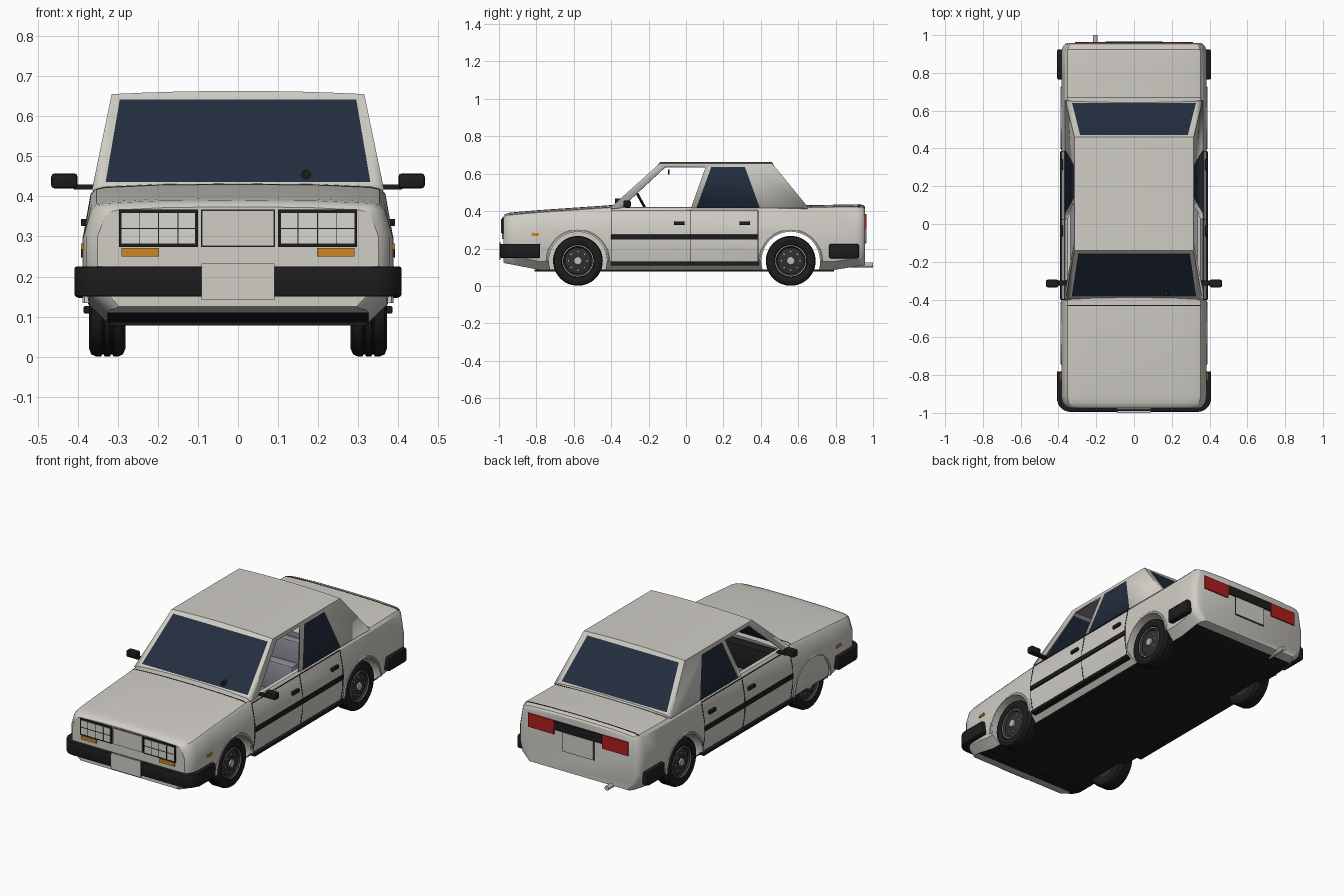
import bpy, bmesh
from math import sin, cos, pi, radians
from mathutils import Vector

if "Cube" in bpy.data.objects:
    bpy.data.objects.remove(bpy.data.objects["Cube"])


def material(name, rgb):
    m = bpy.data.materials.new(name)
    m.use_nodes = True
    m.diffuse_color = (*rgb, 1)
    m.node_tree.nodes["Principled BSDF"].inputs["Base Color"].default_value = (*rgb, 1)
    return m


PAINT = material("light_grey_paint", (.63, .61, .56))
BLACK = material("black_rubber", (.012, .012, .012))
GLASS = material("dark_blue_glass", (.017, .028, .05))
AMBER = material("amber_lamp", (.6, .24, .02))
RED = material("red_lamp", (.42, .012, .012))
LENS = material("clear_lamp", (.68, .68, .62))
CLOTH = material("grey_interior", (.25, .25, .29))
SILVER = material("silver_metal", (.5, .5, .5))
RIM = material("dark_rim", (.03, .03, .03))


def finish(name, bm, mats, mirror=False, angle=30):
    if mirror:
        copy = bmesh.ops.duplicate(bm, geom=bm.verts[:] + bm.edges[:] + bm.faces[:])["geom"]
        for v in copy:
            if isinstance(v, bmesh.types.BMVert):
                v.co.x *= -1
    bmesh.ops.recalc_face_normals(bm, faces=bm.faces[:])
    mesh = bpy.data.meshes.new(name)
    bm.to_mesh(mesh)
    bm.free()
    for m in mats:
        mesh.materials.append(m)
    smooth(mesh, angle)
    ob = bpy.data.objects.new(name, mesh)
    bpy.context.scene.collection.objects.link(ob)
    return ob


def smooth(mesh, angle=30):
    mesh.polygons.foreach_set("use_smooth", [True] * len(mesh.polygons))
    mesh.set_sharp_from_angle(angle=radians(angle))


def prism(name, pts, axis, lo, hi, mat, bevel=0, mirror=False):
    place = {"x": lambda u, v, w: (w, u, v), "y": lambda u, v, w: (u, w, v),
             "z": lambda u, v, w: (u, v, w)}[axis]
    bm = bmesh.new()
    a, b = [[bm.verts.new(place(u, v, w)) for u, v in pts] for w in (lo, hi)]
    n = len(pts)
    bm.faces.new(a)
    bm.faces.new(b)
    for i in range(n):
        bm.faces.new((a[i], a[(i + 1) % n], b[(i + 1) % n], b[i]))
    bmesh.ops.recalc_face_normals(bm, faces=bm.faces[:])
    if bevel:
        bmesh.ops.bevel(bm, geom=bm.edges[:], offset=bevel, segments=2, profile=.5, affect="EDGES")
    return finish(name, bm, [mat], mirror)


def box(name, x, y, z, mat, bevel=0, mirror=False):
    pts = [(x[0], y[0]), (x[1], y[0]), (x[1], y[1]), (x[0], y[1])]
    return prism(name, pts, "z", *z, mat, bevel, mirror)


def circle(u, v, r, n=32):
    return [(u + r * cos(2 * pi * i / n), v + r * sin(2 * pi * i / n)) for i in range(n)]


def lathe(name, profile, y, z, mat, turn=1.0, n=48):
    """Spin an (x, radius) profile about an axis along x."""
    bm = bmesh.new()
    steps = int(n * turn)
    rings = [[bm.verts.new((x, y + r * cos(2 * pi * i / n), z + r * sin(2 * pi * i / n)))
              for x, r in profile] for i in range(steps + (turn < 1))]
    for i in range(steps):
        p, q = rings[i], rings[(i + 1) % len(rings)]
        for j in range(len(profile) - 1):
            bm.faces.new((p[j], p[j + 1], q[j + 1], q[j]))
    bmesh.ops.remove_doubles(bm, verts=bm.verts[:], dist=1e-5)
    return finish(name, bm, [mat], True)


# Lower body: cross-sections joined from nose to tail
def section(s, t, b):
    half = [(0, t + .008), (.2, t + .006), (.33, t), (.353, t - .005), (.366, t - .02),
            (.385, .3), (.385, .21), (.372, b + .045), (.325, b)]
    return [(x * s, z) for x, z in half] + [(-x * s, z) for x, z in half[:0:-1]]


stations = [(-.975, .91, .366, .125), (-.966, .94, .376, .12), (-.945, .98, .383, .117),
            (-.91, 1, .387, .11), (-.78, 1, .398, .085), (-.4, 1, .424, .085),
            (.66, 1, .424, .085), (.79, 1, .426, .085), (.91, 1, .428, .104),
            (.938, .98, .427, .108), (.952, .95, .422, .11), (.958, .92, .412, .113)]
bm = bmesh.new()
rings = [[bm.verts.new((x, y, z)) for x, z in section(s, t, b)] for y, s, t, b in stations]
for p, q in zip(rings, rings[1:]):
    for i in range(len(p)):
        j = (i + 1) % len(p)
        bm.faces.new((p[i], p[j], q[j], q[i]))
bm.faces.new(rings[0])
bm.faces.new(rings[-1])
body = finish("lower_body", bm, [PAINT, CLOTH, BLACK])

# Wheel wells and cabin tub cut out of the body
FRONT, REAR, AXLE = -.578, .56, .134
cutters = [prism("front_well_cutter", circle(FRONT, AXLE, .155, 48), "x", .26, .5, PAINT, 0, True),
           prism("rear_well_cutter", circle(REAR, AXLE, .158, 48), "x", -.5, .5, PAINT),
           box("tub_cutter", (-.335, .335), (-.34, .385), (.14, .6), CLOTH)]
for c in cutters:
    mod = body.modifiers.new("cut", "BOOLEAN")
    mod.object, mod.solver, mod.material_mode = c, "EXACT", "TRANSFER"
    c.hide_render = True
bpy.context.view_layer.update()
cut = bpy.data.meshes.new_from_object(body.evaluated_get(bpy.context.evaluated_depsgraph_get()))
body.modifiers.clear()
body.data = cut
for c in cutters:
    bpy.data.objects.remove(c)
for p in cut.polygons:
    if p.normal.z < -.95 and p.center.z < .1:
        p.material_index = 2
smooth(cut)
box("underside_plate", (-.32, .32), (-.81, .79), (.078, .087), BLACK)

# Cabin: pillars, roof and glass in one thin shell
BASE, TOP = .418, .655
bm = bmesh.new()


def face(pts, mat=0):
    bm.faces.new([bm.verts.new(p) for p in pts]).material_index = mat


def side(y, z, sx):
    return (sx * (.364 - .049 * (z - BASE) / (TOP - BASE)), y, z)


f0, f1, r1, r0 = (-.405, BASE), (-.14, TOP), (.46, TOP), (.655, BASE)
a, b, c, d = (-.345, BASE), (-.11, .636), (.105, .636), (.027, BASE)
e, f, g, h = (.056, BASE), (.135, .636), (.315, .636), (.394, BASE)
for sx in (1, -1):
    for loop, mat in (((f0, a, b, f1), 0), ((f1, b, c, f, g, r1), 0), ((c, d, e, f), 0),
                      ((g, h, r0, r1), 0), ((e, f, g, h), 1)):
        face([side(*p, sx) for p in loop], mat)
cols = [.315 * (i / 4 - 1) for i in range(9)]
crown = [TOP + .008 * (1 - (x / .315) ** 2) for x in cols]
for i in range(8):
    face([(cols[k], y, crown[k]) for k, y in ((i, -.14), (i + 1, -.14), (i + 1, .46), (i, .46))])
for y0, y1, top_x, low_x in ((-.405, -.14, .295, .33), (.655, .46, .285, .328)):
    def at(x, z):
        return (x, y0 + (y1 - y0) * (z - BASE) / (TOP - BASE), z)
    edge = [(x, y1, z) for x, z in zip(cols, crown)]
    tl, tr, bl, br = at(-top_x, .641), at(top_x, .641), at(-low_x, .436), at(low_x, .436)
    ol, orr = at(-.364, BASE), at(.364, BASE)
    face(edge + [tr, tl])
    face([edge[0], tl, bl, ol])
    face([edge[-1], tr, br, orr])
    face([bl, br, orr, ol])
    face([tl, tr, br, bl], 1)
bmesh.ops.remove_doubles(bm, verts=bm.verts[:], dist=1e-4)
cabin = finish("cabin_shell", bm, [PAINT, GLASS, CLOTH, GLASS], angle=20)
mod = cabin.modifiers.new("thickness", "SOLIDIFY")
mod.thickness, mod.offset, mod.material_offset = .01, -1, 2

# Wheels
tread = [(.285, .08), (.28, .112), (.287, .128), (.298, .133), (.311, .133), (.313, .128), (.317, .128),
         (.319, .133), (.333, .133), (.335, .128), (.339, .128), (.341, .133), (.355, .133),
         (.366, .128), (.372, .112), (.368, .088), (.36, .084)]
for label, y in (("front", FRONT), ("rear", REAR)):
    lathe(label + "_tyre", tread, y, AXLE, BLACK)
    lathe(label + "_rim", [(.285, 0), (.285, .082), (.363, .086), (.363, .078), (.354, .07),
                           (.362, .045), (.362, 0)], y, AXLE, RIM)
    lathe(label + "_rim_ring", [(.36, .079), (.367, .079), (.367, .083), (.36, .083)], y, AXLE, SILVER)
    lathe(label + "_hub_cap", [(.36, .022), (.37, .02), (.372, 0)], y, AXLE, SILVER)
    for k in range(8):
        t = 2 * pi * k / 8
        prism(label + "_wheel_stud", circle(y + .05 * cos(t), AXLE + .05 * sin(t), .004, 8), "x",
              .355, .364, SILVER, 0, True)
    lathe(label + "_arch_lip", [(.37, .156), (.388, .156), (.388, .164), (.383, .17)], y, AXLE, PAINT, .5)
    prism(label + "_axle", circle(y, AXLE, .012, 12), "x", -.3, .3, BLACK)

# Bumpers
arc = [(.335 + .073 * sin(t), -.923 - .072 * cos(t)) for t in [pi / 2 * i / 8 for i in range(9)]]
outer = [(-x, y) for x, y in arc[::-1]] + arc
outer = [(-.408, -.78)] + outer + [(.408, -.78)]
inner = [(x * .92, y + (.03 if y < -.9 else 0)) for x, y in outer[::-1]]
prism("front_bumper", outer + inner, "z", .15, .225, BLACK, .006)
box("rear_bumper_end", (.37, .408), (.765, .925), (.147, .225), BLACK, .01, True)
box("front_plate", (-.091, .091), (-1, -.99), (.142, .232), PAINT)

# Nose: lamps and grille
box("headlamp_frame", (.1, .297), (-.983, -.96), (.274, .367), BLACK, 0, True)
box("headlamp_lens", (.107, .29), (-.986, -.97), (.282, .359), LENS, 0, True)
for x in (.15, .198, .245):
    box("headlamp_upright", (x - .001, x + .001), (-.988, -.98), (.282, .359), BLACK, 0, True)
box("headlamp_bar", (.107, .29), (-.988, -.98), (.319, .321), BLACK, 0, True)
box("grille_edge", (-.092, .092), (-.978, -.96), (.274, .367), BLACK)
box("grille_panel", (-.09, .09), (-.982, -.96), (.276, .365), PAINT)
box("front_indicator", (.197, .29), (-.983, -.96), (.25, .271), AMBER, 0, True)
box("side_marker", (.375, .391), (-.825, -.785), (.268, .282), AMBER, 0, True)

# Tail: lamps, panel, plate and exhaust
box("tail_lamp", (.15, .312), (.95, .964), (.308, .385), RED, 0, True)
box("tail_panel", (-.15, .15), (.95, .966), (.335, .385), BLACK)
box("rear_plate_edge", (-.1, .1), (.95, .961), (.225, .34), BLACK)
box("rear_plate", (-.096, .096), (.95, .964), (.229, .333), PAINT)
prism("exhaust_pipe", circle(-.205, .112, .013, 16), "y", .85, 1, SILVER)

# Side trim, handles and mirrors
box("door_stripe", (.375, .392), (-.4, .385), (.247, .274), BLACK, .003, True)
box("sill_stripe", (.35, .385), (-.4, .39), (.108, .126), BLACK, .003, True)
for y in (-.065, .285):
    box("door_handle", (.368, .392), (y, y + .058), (.326, .344), BLACK, .003, True)
box("mirror_housing", (.4, .466), (-.335, -.295), (.42, .457), BLACK, .008, True)
box("mirror_arm", (.355, .41), (-.325, -.3), (.417, .43), BLACK, .002, True)

# Panel gaps as thin strips
flank = [(.368, .404), (.3865, .3), (.3865, .21), (.374, .13)]
flank += [(x - .008, z) for x, z in flank[::-1]]
for y in (-.4, .025, .385):
    prism("door_gap", flank, "y", y - .002, y + .002, BLACK, 0, True)
box("belt_gap", (.355, .3685), (-.4, .385), (.403, .406), BLACK, 0, True)
lid = [(0, .433), (.2, .431), (.33, .4255), (.353, .42), (.353, .41), (0, .41)]
for name, y, dz in (("bonnet_gap", -.432, -.002), ("boot_gap", .668, 0), ("boot_rear_gap", .925, .004)):
    prism(name, [(x, z + dz) for x, z in lid], "y", y - .002, y + .002, BLACK, 0, True)

# Interior
box("seat_cushion", (.05, .29), (-.13, .1), (.15, .25), CLOTH, .02, True)
box("seat_back", (.05, .29), (.07, .14), (.2, .41), CLOTH, .02, True)
box("rear_bench", (-.32, .32), (.24, .37), (.15, .26), CLOTH, .02)
box("rear_bench_back", (-.32, .32), (.33, .384), (.2, .41), CLOTH, .015)
box("dashboard", (-.33, .33), (-.36, -.28), (.28, .415), BLACK, .01)
box("cabin_mirror", (-.045, .045), (-.097, -.087), (.595, .622), BLACK, .003)
prism("windscreen_button", circle(.17, .455, .012, 16), "y", -.38, -.345, BLACK)
bpy.ops.mesh.primitive_torus_add(major_radius=.09, minor_radius=.007, major_segments=32, minor_segments=8,
                                 location=(.17, -.23, .437), rotation=(radians(119), 0, 0))
wheel = bpy.context.object
wheel.name = "steering_wheel"
wheel.data.materials.append(BLACK)
smooth(wheel.data)
